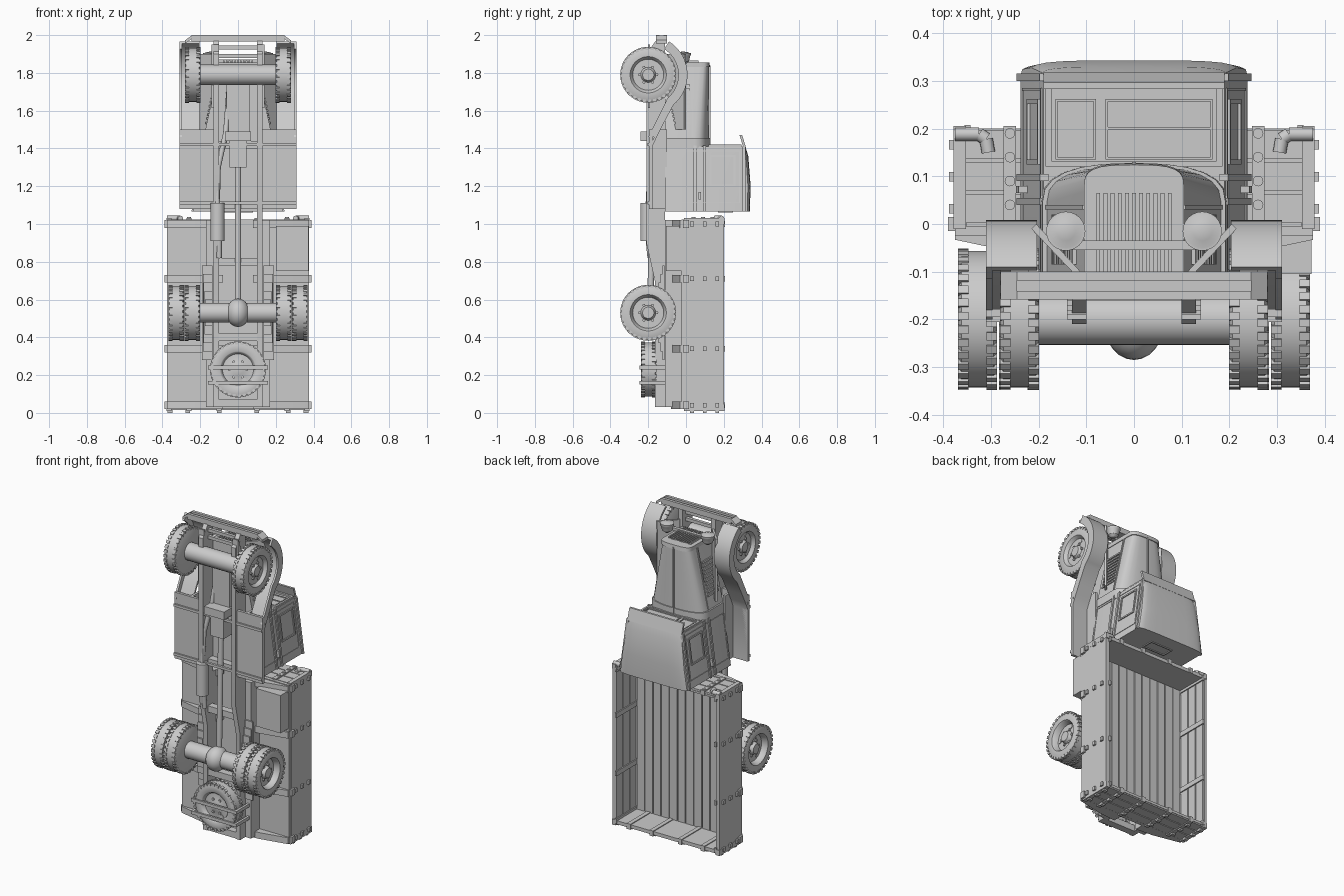
import bpy, bmesh, math
from mathutils import Vector, Matrix

if "Cube" in bpy.data.objects:
    bpy.data.objects.remove(bpy.data.objects["Cube"])

GREY = bpy.data.materials.new("plain grey")
GREY.use_nodes = True
GREY.diffuse_color = (0.6, 0.6, 0.6, 1)
GREY.node_tree.nodes["Principled BSDF"].inputs["Base Color"].default_value = (0.6, 0.6, 0.6, 1)


# --- helpers: the truck's nose points to +z and its roof to +y ---
def finish(name, bm):
    bmesh.ops.remove_doubles(bm, verts=bm.verts, dist=1e-5)
    bmesh.ops.recalc_face_normals(bm, faces=bm.faces)
    for f in bm.faces:
        f.smooth = True
    for e in bm.edges:
        e.smooth = e.is_manifold and e.calc_face_angle(0) < 0.6
    me = bpy.data.meshes.new(name)
    bm.to_mesh(me)
    bm.free()
    me.materials.append(GREY)
    ob = bpy.data.objects.new(name, me)
    bpy.context.collection.objects.link(ob)
    return ob


def hull(name, pts):
    bm = bmesh.new()
    for p in pts:
        bm.verts.new(p)
    res = bmesh.ops.convex_hull(bm, input=bm.verts)
    loose = [v for v in res["geom_interior"] if isinstance(v, bmesh.types.BMVert)]
    bmesh.ops.delete(bm, geom=loose, context='VERTS')
    bmesh.ops.dissolve_limit(bm, angle_limit=0.01, verts=bm.verts, edges=bm.edges)
    return finish(name, bm)


def box(name, x0, x1, y0, y1, z0, z1):
    return hull(name, [(x, y, z) for x in (x0, x1) for y in (y0, y1) for z in (z0, z1)])


def pair(name, x0, x1, *yz):
    for s, side in ((1, "left_"), (-1, "right_")):
        box(side + name, s * x0, s * x1, *yz)


def prism(name, pts, x0, x1):
    bm = bmesh.new()
    f = bm.faces.new([bm.verts.new((x0, y, z)) for y, z in pts])
    new = bmesh.ops.extrude_face_region(bm, geom=[f])["geom"]
    bmesh.ops.translate(bm, vec=(x1 - x0, 0, 0), verts=[v for v in new if isinstance(v, bmesh.types.BMVert)])
    return finish(name, bm)


def lathe(bm, prof, p, d, n=24):
    m = Matrix.Translation(p) @ Vector(d).to_track_quat('Z', 'Y').to_matrix().to_4x4()
    rings = [[bm.verts.new(m @ Vector((r * math.cos(k * math.tau / n), r * math.sin(k * math.tau / n), a)))
              for k in range(n)] for a, r in prof]
    for a, b in zip(rings, rings[1:]):
        for k in range(n):
            bm.faces.new((a[k], a[k - 1], b[k - 1], b[k]))


def rod(bm, p, q, r0, r1=None, n=20):
    d = Vector(q) - Vector(p)
    lathe(bm, [(0, 0), (0, r0), (d.length, r0 if r1 is None else r1), (d.length, 0)], p, d, n)


def tube(name, pts, r, n=16):
    bm = bmesh.new()
    for p, q in zip(pts, pts[1:]):
        rod(bm, p, q, r, n=n)
    return finish(name, bm)


def slab(name, half, y0, y1, z0, z1, t):
    # thin plate that follows a tapering side wall, on both sides
    for s in (1, -1):
        hull(name, [(s * (half(z) + o), y, z) for z in (z0, z1) for y in (y0, y1) for o in (-0.01, t)])


def frame(name, half, y0, y1, z0, z1, w, t):
    for a in ((y0, y0 + w, z0, z1), (y1 - w, y1, z0, z1), (y0, y1, z0, z0 + w), (y0, y1, z1 - w, z1)):
        slab(name, half, *a, t)


# --- wheels ---
def wheel(name, p, d, dish, hub, half=0.041):
    bm = bmesh.new()
    p, d = Vector(p), Vector(d)
    lathe(bm, [(-half, 0), (-half, 0.13), (-0.034, 0.143), (0.034, 0.143), (half, 0.13), (half, 0.096),
               (0.034, 0.09), (dish, 0.082), (dish, 0.04), (hub, 0.03), (hub, 0)], p, d, 48)
    m = Matrix.Translation(p) @ d.to_track_quat('Z', 'Y').to_matrix().to_4x4()
    for k in range(32):
        for e in (1, -1):
            turn = Matrix.Rotation((k + e / 4) * math.tau / 32, 4, 'Z')
            size = Matrix.Diagonal((0.016, 0.017, 0.022, 1))
            bmesh.ops.create_cube(bm, size=1, matrix=m @ turn @ Matrix.Translation((0.14, 0, e * 0.03)) @ size)
    for k in range(6):
        a = k * math.tau / 6
        c = m @ Vector((0.046 * math.cos(a), 0.046 * math.sin(a), dish))
        rod(bm, c, c + d * 0.008, 0.008, n=6)
        if k % 2:
            c = m @ Vector((0.067 * math.cos(a), 0.067 * math.sin(a), dish))
            rod(bm, c, c + d * 0.003, 0.013, n=12)
    finish(name, bm)


AY, FZ, RZ = -0.2, 1.79, 0.53
for s in (1, -1):
    wheel("front_wheel", (s * 0.24, AY, FZ), (s, 0, 0), 0.02, 0.036)
    wheel("inner_rear_wheel", (s * 0.242, AY, RZ), (s, 0, 0), 0.0, 0.02)
    wheel("outer_rear_wheel", (s * 0.328, AY, RZ), (s, 0, 0), 0.005, 0.026)
wheel("spare_wheel", (0, -0.198, 0.23), (0, -1, 0), 0.015, 0.02, 0.038)
for z in (0.16, 0.24):
    box("spare_carrier_bar", -0.16, 0.16, -0.245, -0.232, z - 0.01, z + 0.01)
    pair("carrier_strap", 0.145, 0.16, -0.24, -0.11, z - 0.01, z + 0.01)

# --- axles and driveline ---
tube("front_axle", [(-0.21, AY, FZ), (0.21, AY, FZ)], 0.054, 24)
tube("rear_axle", [(-0.21, AY, RZ), (0.21, AY, RZ)], 0.052, 24)
bm = bmesh.new()
bmesh.ops.create_uvsphere(bm, u_segments=24, v_segments=14, radius=1,
                          matrix=Matrix.Translation((0, -0.21, RZ)) @ Matrix.Diagonal((0.062, 0.075, 0.075, 1)))
finish("differential", bm)
tube("drive_shaft", [(0, -0.19, RZ), (0, -0.17, 1.35)], 0.017)
box("gearbox", -0.045, 0.045, -0.21, -0.1, 1.3, 1.46)
box("gearbox_flange", -0.07, 0.07, -0.24, -0.1, 1.44, 1.49)
box("engine_sump", -0.06, 0.06, -0.17, -0.1, 1.49, 1.78)
tube("muffler", [(-0.108, -0.205, 0.91), (-0.108, -0.205, 1.11)], 0.037, 24)
tube("exhaust_pipe", [(-0.1, -0.19, 0.82), (-0.1, -0.2, 0.92), (-0.11, -0.2, 1.1), (-0.105, -0.19, 1.3),
                      (-0.065, -0.17, 1.48), (-0.045, -0.13, 1.74)], 0.014)

# --- chassis and springs ---
rail = [(-0.11, 0.03), (-0.165, 0.03), (-0.165, 0.7), (-0.21, 0.9), (-0.21, 1.9), (-0.16, 1.97), (-0.11, 1.97)]
for s in (1, -1):
    prism("frame_rail", rail, s * 0.1, s * 0.13)
    for k in range(5):
        n = 0.25 - k * 0.045
        box("rear_leaf", s * 0.135, s * (0.19 - k * 0.004), -0.125 - k * 0.01, -0.115 - k * 0.01, RZ - n, RZ + n)
        n *= 0.7
        box("front_leaf", s * 0.1, s * 0.14, -0.2 + k * 0.01, -0.19 + k * 0.01, FZ - n, min(FZ + n, 1.95))
for z in (0.05, 0.4, 0.8, 1.1, 1.42):
    box("chassis_crossmember", -0.12, 0.12, -0.16, -0.115, z - 0.02, z + 0.02)

# --- bumper ---
for y in (-0.158, -0.118):
    box("bumper_bar", -0.245, 0.245, y, y + 0.018, 1.965, 2.0)
box("bumper_web", -0.245, 0.245, -0.155, -0.105, 1.965, 1.98)
for s in (1, -1):
    hull("bumper_end", [(s * x, y, z + o) for x, z in ((0.245, 1.98), (0.28, 1.955))
                        for y in (-0.158, -0.1) for o in (0, 0.018)])
for z in (1.89, 1.935):
    box("bumper_tie", -0.11, 0.11, -0.16, -0.14, z - 0.01, z + 0.01)

# --- fenders and running boards ---
def fender_path(r, low):
    arc = [(AY + r * math.cos(math.radians(a)), FZ + r * math.sin(math.radians(a))) for a in range(58, -56, -6)]
    return arc + [(-0.12 + low, 1.53), (-0.155 + low, 1.46), (-0.178 + low, 1.41), (-0.178 + low, 1.08)]


outer = fender_path(0.208, 0)
for s in (1, -1):
    prism("fender", outer + fender_path(0.194, -0.014)[::-1], s * 0.203, s * 0.31)
    prism("fender_skirt", outer[:-2] + fender_path(0.16, -0.045)[:-2][::-1], s * 0.297, s * 0.31)
    hull("inner_fender", [(s * x, y, z) for z in (1.5, 1.9) for x, y in
                          ((0.112, -0.1), (0.122, -0.108), (0.205, 0.0), (0.215, -0.01))])
pair("running_board", 0.13, 0.31, -0.195, -0.178, 1.08, 1.5)
pair("sill_panel", 0.19, 0.205, -0.19, -0.1, 1.08, 1.5)
for z in (1.11, 1.42):
    box("board_support", -0.31, 0.31, -0.205, -0.19, z - 0.008, z + 0.008)


# --- hood, grille and headlights ---
def hood_half(z):
    return 0.1 + (1.85 - z) * 0.209


def arch(half, z, shoulder, top, p=0.6):
    pts = [(x, -0.11, z) for x in (-half, half)]
    for k in range(13):
        a = math.pi * k / 12
        c = math.cos(a)
        pts.append((math.copysign(half * abs(c) ** p, c), shoulder + (top - shoulder) * math.sin(a) ** p, z))
    return pts


hull("hood", arch(0.098, 1.845, 0.07, 0.122) + arch(hood_half(1.45), 1.45, 0.045, 0.122, 0.8))
hull("cowl", arch(0.192, 1.455, 0.045, 0.128, 0.8) + arch(0.195, 1.4, 0.045, 0.128, 0.8))
hull("radiator_shell", arch(0.105, 1.83, 0.075, 0.127) + arch(0.105, 1.855, 0.075, 0.124))
for k in range(11):
    x = -0.075 + k * 0.015
    box("grille_bar", x - 0.004, x + 0.004, -0.1, 0.065, 1.85, 1.866)
slab("hood_seam", hood_half, 0.03, 0.04, 1.46, 1.83, 0.004)
for k in range(10):
    z = 1.53 + k * 0.022
    slab("louver", hood_half, -0.085, 0.02, z, z + 0.011, 0.006)
box("hood_hinge", -0.004, 0.004, 0.11, 0.13, 1.41, 1.84)
box("lamp_bar", -0.15, 0.15, -0.055, -0.035, 1.855, 1.872)
for s in (1, -1):
    bm = bmesh.new()
    lathe(bm, [(0, 0), (0, 0.012), (0.015, 0.03), (0.045, 0.038), (0.05, 0.041), (0.06, 0.041), (0.06, 0.035),
               (0.066, 0.02), (0.068, 0)], (s * 0.143, -0.015, 1.845), (0, 0, 1))
    finish("headlight", bm)


# --- cab ---
def cab_half(z):
    return 0.19 + (1.41 - z) * 0.14


hull("cab_body", arch(cab_half(1.41), 1.41, 0.295, 0.315, 0.5) + arch(cab_half(1.36), 1.36, 0.305, 0.33, 0.5)
     + arch(cab_half(1.2), 1.2, 0.312, 0.343, 0.5) + arch(cab_half(1.065), 1.065, 0.31, 0.338, 0.5))
slab("roof_gutter", cab_half, 0.3, 0.315, 1.065, 1.41, 0.008)
for y in (0.04, 0.09):
    slab("belt_bead", cab_half, y, y + 0.015, 1.065, 1.415, 0.008)
frame("side_window", cab_half, 0.125, 0.262, 1.2, 1.365, 0.01, 0.006)
frame("door_edge", cab_half, -0.1, 0.285, 1.11, 1.39, 0.005, 0.003)
slab("door_handle", cab_half, 0.065, 0.08, 1.13, 1.17, 0.018)
hull("visor", [(x, y + o, z) for x in (-0.19, 0.19) for y, z in ((0.305, 1.4), (0.283, 1.472)) for o in (0, 0.014)])


def flat_frame(name, x0, x1, y0, y1, w, z0, z1):
    for a in ((x0, x0 + w, y0, y1), (x1 - w, x1, y0, y1), (x0, x1, y0, y0 + w), (x0, x1, y1 - w, y1)):
        box(name, *a, z0, z1)


flat_frame("windshield_frame", -0.185, 0.185, 0.12, 0.295, 0.012, 1.405, 1.42)
flat_frame("small_pane", -0.165, -0.08, 0.135, 0.262, 0.005, 1.405, 1.415)
flat_frame("large_pane", -0.06, 0.165, 0.135, 0.262, 0.005, 1.405, 1.415)
box("pane_bar", -0.06, 0.165, 0.197, 0.203, 1.405, 1.415)
flat_frame("rear_window", -0.08, 0.08, 0.17, 0.25, 0.008, 1.06, 1.07)

# --- cargo bed ---
box("bed_floor", -0.375, 0.375, -0.025, -0.004, 0.02, 1.025)
for k in range(12):
    x = -0.345 + k * 0.0575
    box("floor_plank", x + 0.003, x + 0.0545, -0.005, 0.004, 0.03, 1.01)
POSTS = (0.04, 0.34, 0.71, 1.0)
pair("side_board", 0.36, 0.377, -0.004, 0.2, 0.018, 1.028)
box("head_board", -0.375, 0.375, -0.004, 0.2, 1.0, 1.012)
box("tail_board", -0.375, 0.375, -0.004, 0.2, 0.024, 0.04)
for y in (0.002, 0.069, 0.136):
    pair("side_plank", 0.35, 0.362, y, y + 0.061, 0.03, 1.015)
    for z in (0.016, 1.008):
        box("end_plank", -0.37, 0.37, y, y + 0.061, z, z + 0.016)
    for z in POSTS:
        pair("side_bolt", 0.37, 0.388, y + 0.02, y + 0.04, z - 0.012, z + 0.012)
    for x in (0.1, 0.265, 0.36):
        pair("tail_stud", x - 0.012, x + 0.012, y + 0.02, y + 0.04, 0, 0.02)
for z in POSTS:
    pair("side_post", 0.343, 0.355, 0, 0.207, z - 0.015, z + 0.015)
    pair("strap_foot", 0.35, 0.39, -0.015, 0.015, z - 0.02, z + 0.02)
    for s in (1, -1):
        hull("bed_crossbeam", [(s * x, y, z + o) for o in (-0.02, 0.02) for x, y in
                               ((0.08, -0.02), (0.375, -0.02), (0.375, -0.033), (0.2, -0.07), (0.08, -0.08))])
for x in (0.1, 0.26, 0.365):
    pair("head_post", x - 0.013, x + 0.013, -0.01, 0.205, 1.0, 1.032)
    pair("tail_post", x - 0.013, x + 0.013, -0.01, 0.205, 0.01, 0.045)
for s in (1, -1):
    for k in range(4):
        tube("post_rivet", [(s * 0.26, 0.04 + k * 0.05, 1.03), (s * 0.26, 0.04 + k * 0.05, 1.036)], 0.011)
    tube("corner_hook", [(s * x, y, 1.03) for x, y in ((0.375, 0.188), (0.325, 0.188), (0.31, 0.178), (0.305, 0.15))], 0.014)
pair("bed_subframe", 0.1, 0.17, -0.112, -0.02, 0.03, 1.02)
box("tool_box", 0.2, 0.372, -0.105, -0.02, 0.75, 0.99)
